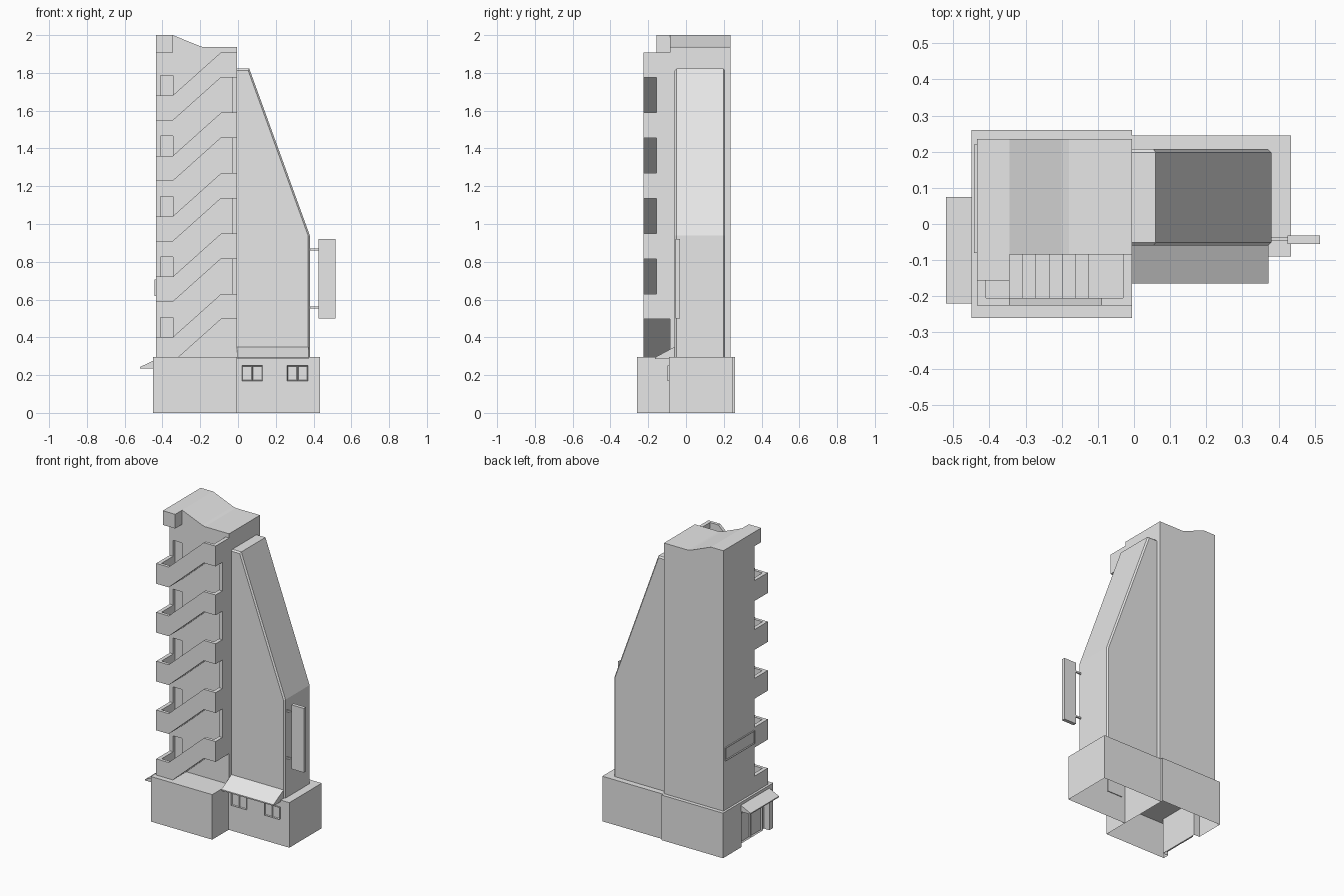
import bpy
import bmesh
from mathutils import Vector

if "Cube" in bpy.data.objects:
    bpy.data.objects.remove(bpy.data.objects["Cube"], do_unlink=True)

grey = bpy.data.materials.new("light_grey")
grey.use_nodes = True
grey.diffuse_color = (0.8, 0.8, 0.8, 1)
grey.node_tree.nodes["Principled BSDF"].inputs["Base Color"].default_value = grey.diffuse_color


def finish(name, bm):
    bmesh.ops.recalc_face_normals(bm, faces=bm.faces)
    mesh = bpy.data.meshes.new(name)
    bm.to_mesh(mesh)
    bm.free()
    mesh.materials.append(grey)
    obj = bpy.data.objects.new(name, mesh)
    bpy.context.collection.objects.link(obj)
    return obj


def add_prism(bm, pts, axis, a, b, caps="ab"):
    """Sweep a flat profile along an axis from a to b, with optional end caps."""
    place = {"x": lambda p, t: (t, p[0], p[1]),
             "y": lambda p, t: (p[0], t, p[1]),
             "z": lambda p, t: (p[0], p[1], t)}[axis]
    lo = [bm.verts.new(place(p, a)) for p in pts]
    hi = [bm.verts.new(place(p, b)) for p in pts]
    for i in range(len(pts)):
        j = (i + 1) % len(pts)
        bm.faces.new((lo[i], lo[j], hi[j], hi[i]))
    if "a" in caps:
        bm.faces.new(lo)
    if "b" in caps:
        bm.faces.new(hi)


def rect(x0, x1, y0, y1):
    return [(x0, y0), (x1, y0), (x1, y1), (x0, y1)]


def prism(name, pts, axis, a, b, caps="ab"):
    bm = bmesh.new()
    add_prism(bm, pts, axis, a, b, caps)
    return finish(name, bm)


def box(name, x, y, z, caps="ab"):
    return prism(name, rect(*x, *y), "z", *z, caps)


def panel(name, x, y, z, normal, rim, depth):
    """Box with a recessed field on the faces turned along a direction."""
    bm = bmesh.new()
    add_prism(bm, rect(*x, *y), "z", *z)
    bmesh.ops.recalc_face_normals(bm, faces=bm.faces)
    faces = [f for f in bm.faces if f.normal.dot(Vector(normal)) > 0.9]
    bmesh.ops.inset_region(bm, faces=faces, thickness=rim, depth=-depth)
    return finish(name, bm)


# Ground floor: hollow below, with an entrance recess on the right-hand wall
GROUND = 0.295
entry = [(-0.45, -0.26), (-0.005, -0.26), (-0.005, 0.26), (-0.45, 0.26),
         (-0.45, 0.07), (-0.41, 0.07), (-0.41, -0.22), (-0.45, -0.22)]
prism("tower_base", entry, "z", 0, 0.235, caps="")
box("tower_base_top", (-0.45, -0.005), (-0.26, 0.26), (0.235, GROUND))
box("wing_base", (-0.005, 0.435), (-0.09, 0.245), (0, GROUND), caps="b")

# Entrance doors and canopies
for i, y in enumerate((-0.19, -0.07)):
    panel(f"entrance_door_{i + 1}", (-0.42, -0.41), (y, y + 0.115), (0, 0.2),
          (-1, 0, 0), 0.012, 0.006)
prism("side_canopy", [(-0.52, 0.235), (-0.45, 0.235), (-0.45, 0.276), (-0.52, 0.242)],
      "y", -0.22, 0.075)
prism("front_canopy", [(-0.165, 0.285), (-0.06, 0.285), (-0.06, 0.35), (-0.165, 0.293)],
      "x", -0.005, 0.372)

# Pairs of ground floor windows
for i, x in enumerate((0.02, 0.075, 0.26, 0.315)):
    panel(f"window_{i + 1}", (x, x + 0.055), (-0.099, -0.085), (0.17, 0.25),
          (0, -1, 0), 0.006, 0.006)

# Tower with a roof that dips to one side
X0, X1, WALL, BACK, FRONT = -0.435, -0.005, -0.085, 0.235, -0.225
roof = [(X0, 2.0), (-0.345, 2.0), (-0.2, 1.941), (-0.18, 1.936), (X1, 1.936)]
tower = prism("tower", roof + [(X1, 0.285), (X0, 0.285)], "y", WALL, BACK)
box("roof_overhang", (X0, -0.345), (-0.157, WALL), (1.907, 2.0))

# Landing doors cut into the tower front
STOREY, FLOORS = 0.32, 5
bm = bmesh.new()
for k in range(FLOORS):
    z = 0.3 + STOREY * k
    add_prism(bm, rect(-0.41, -0.345, -0.15, WALL + 0.02), "z", z, z + 0.205)
cutter = finish("door_cutter", bm)
cutter.hide_render = True
mod = tower.modifiers.new("doors", "BOOLEAN")
mod.operation = "DIFFERENCE"
mod.object = cutter
bpy.context.view_layer.objects.active = tower
bpy.ops.object.modifier_apply(modifier="doors")
bpy.data.objects.remove(cutter, do_unlink=True)

# Outside stairs, one flight per storey
LEFT, RIGHT, STEPS, THICK = -0.345, -0.09, 7, 0.022
for k in range(FLOORS):
    low = 0.268 + STOREY * k
    high = low + 0.228
    under = [(X0, low), (LEFT, low), (RIGHT, high), (X1, high)]
    over = [(x, z + 0.133) for x, z in reversed(under)]
    prism(f"stair_parapet_{k + 1}", under + over, "y", FRONT, FRONT + 0.02)
    box(f"low_parapet_{k + 1}", (X0, X0 + 0.025), (FRONT + 0.02, WALL), (low, low + 0.133))
    box(f"high_parapet_{k + 1}", (X1 - 0.025, X1), (FRONT + 0.02, WALL), (high, high + 0.133))

    treads = []
    for s in range(STEPS):
        x = LEFT + (RIGHT - LEFT) * s / STEPS
        z = low + THICK + (high - low) * s / STEPS
        treads += [(x, z), (x, z + (high - low) / STEPS)]
    inner = [(X0 + 0.025, low), (LEFT, low), (RIGHT, high), (X1 - 0.025, high)]
    top = [(X0 + 0.025, low + THICK)] + treads + [(X1 - 0.025, high + THICK)]
    prism(f"stair_flight_{k + 1}", inner + top[::-1], "y", FRONT + 0.02, WALL)
    if k:
        box(f"stair_post_{k + 1}", (X1 - 0.025, X1), (-0.155, WALL),
            (high - STOREY + 0.133, high))

# Plate on the tower side
panel("side_plate", (-0.443, -0.434), (-0.08, 0.22), (0.62, 0.705), (-1, 0, 0), 0.008, 0.004)

# Tapering wing with chamfered front and back outlines
bm = bmesh.new()
outline = [(X1, 0.285), (X1, 1.822), (0.06, 1.822), (0.38, 0.94), (0.38, 0.285)]
add_prism(bm, outline, "y", -0.06, 0.207)
rims = [e for e in bm.edges
        if abs(e.verts[0].co.y - e.verts[1].co.y) < 0.001
        and not all(abs(v.co.x - X1) < 0.001 for v in e.verts)
        and not all(v.co.z < 0.3 for v in e.verts)]
bmesh.ops.bevel(bm, geom=rims, offset=0.009, segments=1, affect="EDGES")
finish("wing", bm)

# Hanging board on two arms
box("board", (0.425, 0.515), (-0.055, -0.032), (0.5, 0.92))
for i, z in enumerate((0.558, 0.865)):
    box(f"board_arm_{i + 1}", (0.37, 0.43), (-0.047, -0.037), (z - 0.005, z + 0.005))
